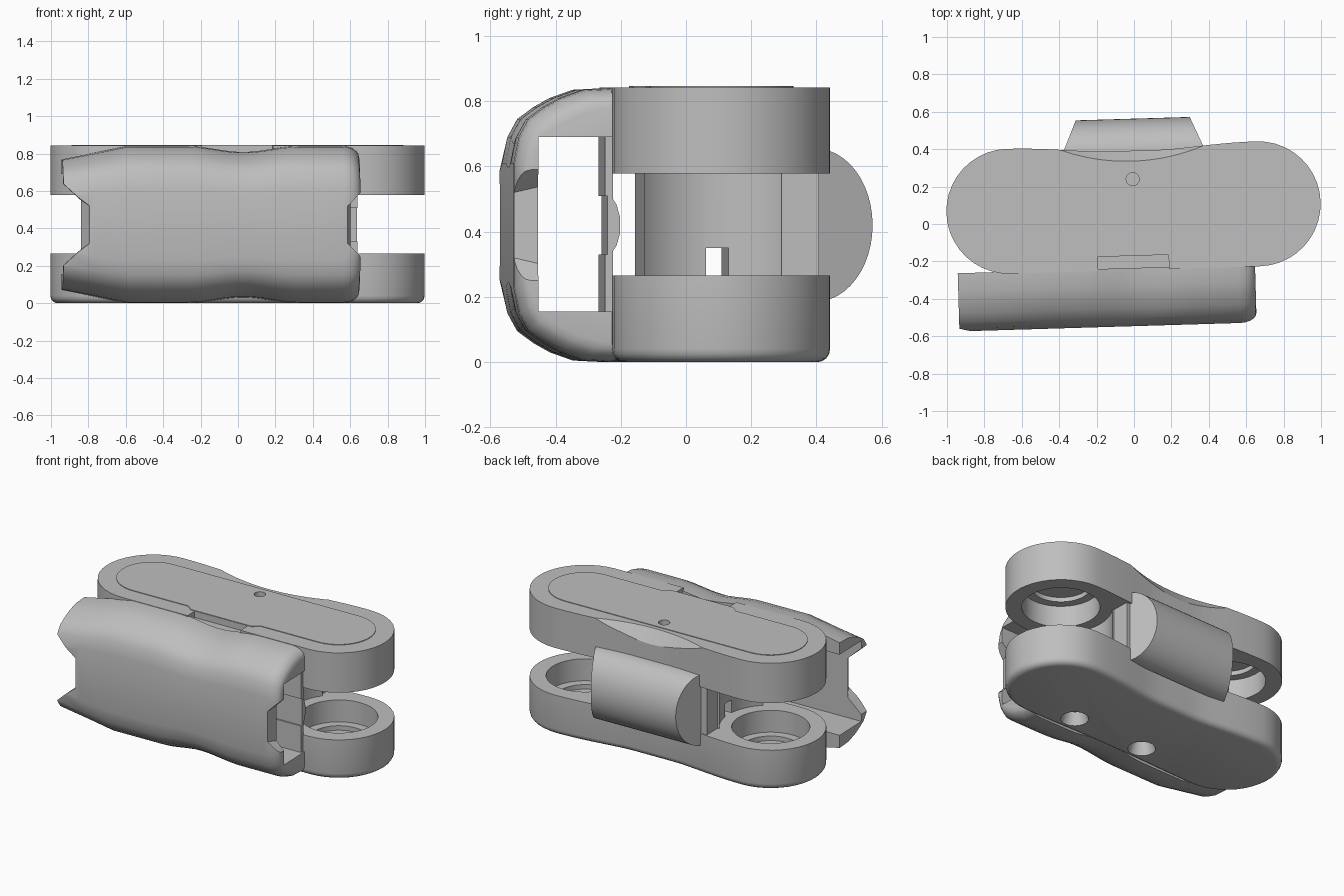
import bpy, bmesh, math
from mathutils import Matrix

if "Cube" in bpy.data.objects:
    bpy.data.objects.remove(bpy.data.objects["Cube"], do_unlink=True)

TILT = 0.03           # the whole body is turned slightly about z
LOBE_X, LOBE_Y, LOBE_R = 0.667, 0.088, 0.334
MID = 0.42            # mid height

grey = bpy.data.materials.new("plain_grey")
grey.use_nodes = True
grey.diffuse_color = (0.52, 0.52, 0.52, 1)
grey.node_tree.nodes["Principled BSDF"].inputs["Base Color"].default_value = (0.52, 0.52, 0.52, 1)


def finish(bm, name):
    bmesh.ops.recalc_face_normals(bm, faces=bm.faces)
    mesh = bpy.data.meshes.new(name)
    bm.to_mesh(mesh)
    bm.free()
    mesh.materials.append(grey)
    obj = bpy.data.objects.new(name, mesh)
    bpy.context.collection.objects.link(obj)
    return obj


def loft(name, loops):
    """Skin equal-length closed loops and cap both ends."""
    bm = bmesh.new()
    rings = [[bm.verts.new(p) for p in loop] for loop in loops]
    n = len(rings[0])
    for a, b in zip(rings, rings[1:]):
        for i in range(n):
            j = (i + 1) % n
            bm.faces.new((a[i], a[j], b[j], b[i]))
    bm.faces.new(rings[0])
    bm.faces.new(rings[-1])
    return finish(bm, name)


def prism_z(name, pts, z0, z1):
    return loft(name, [[(x, y, z) for x, y in pts] for z in (z0, z1)])


def box(name, x0, x1, y0, y1, z0, z1):
    return prism_z(name, [(x0, y0), (x1, y0), (x1, y1), (x0, y1)], z0, z1)


def cone(name, x, y, r0, r1, z0, z1, n=48):
    turn = [2 * math.pi * i / n for i in range(n)]
    return loft(name, [[(x + r * math.cos(t), y + r * math.sin(t), z) for t in turn]
                       for r, z in ((r0, z0), (r1, z1))])


def select(obj):
    bpy.ops.object.select_all(action='DESELECT')
    obj.select_set(True)
    bpy.context.view_layer.objects.active = obj


def cut(obj, cutter):
    cutter.hide_render = True
    mod = obj.modifiers.new("cut", 'BOOLEAN')
    mod.operation, mod.solver, mod.object = 'DIFFERENCE', 'EXACT', cutter
    select(obj)
    bpy.ops.object.modifier_apply(modifier=mod.name)
    bpy.data.objects.remove(cutter, do_unlink=True)


def outline(r, back_dip, front_dip, steps=20):
    """Two round lobes joined by a gently waisted middle."""
    pts = []
    for side, dip in ((1, back_dip), (-1, front_dip)):
        for i in range(steps + 1):                      # lobe end
            t = side * (math.pi * i / steps) - math.pi / 2 * side
            pts.append((side * (LOBE_X + r * math.cos(t)),
                        LOBE_Y + side * r * math.sin(t * side)))
        for i in range(1, steps):                       # waist
            x = side * LOBE_X * (1 - 2 * i / steps)
            w = dip * min(1, 0.6 + 0.6 * math.cos(math.pi * x / LOBE_X))
            pts.append((x, LOBE_Y + side * (r - max(0, w))))
    return pts


# Upper and lower slabs
upper_slab = prism_z("upper_slab", outline(LOBE_R, 0.03, 0.0), 0.578, 0.842)
lower_slab = prism_z("lower_slab", outline(LOBE_R, 0.045, 0.01), 0, 0.265)
bm = bmesh.new()
bm.from_mesh(lower_slab.data)
rim = [e for e in bm.edges if all(v.co.z < 0.001 for v in e.verts)]
bmesh.ops.bevel(bm, geom=rim, offset=0.04, segments=4, profile=0.5, affect='EDGES')
bm.to_mesh(lower_slab.data)
bm.free()

# Stepped bores in all four lobes
for side in (-1, 1):
    x = side * LOBE_X
    cut(lower_slab, cone("bore", x, LOBE_Y, 0.235, 0.235, 0.12, 0.4))
    cut(lower_slab, cone("bore_step", x, LOBE_Y, 0.18, 0.18, 0.09, 0.2))
    cut(upper_slab, cone("bore", x, LOBE_Y, 0.235, 0.235, 0.4, 0.72))
    cut(upper_slab, cone("bore_step", x, LOBE_Y, 0.18, 0.18, 0.6, 0.75))

# Screw recesses underneath, scoop and clip notch on top
for x in (-0.16, 0.38):
    cut(lower_slab, cone("screw_recess", x, -0.11, 0.09, 0.06, -0.02, 0.08, 24))
cut(upper_slab, cone("scoop", 0, 1.40, 0.98, 1.104, 0.72, 0.90, 128))
cut(upper_slab, box("notch", -0.2, 0.18, -0.4, -0.17, 0.80, 0.9))

# Thin raised top panel with a pin hole and a shallow front tab
top_panel = prism_z("top_panel", outline(0.222, 0.0, 0.0), 0.838, 0.846)
cut(top_panel, cone("pin_hole", 0, 0.24, 0.035, 0.035, 0.8, 0.9, 24))
cut(upper_slab, cone("pin_hole", 0, 0.24, 0.035, 0.035, 0.79, 0.9, 24))
tab = prism_z("panel_tab", [(-0.27, -0.134), (-0.23, -0.168), (0.21, -0.168), (0.25, -0.134)], 0.838, 0.846)

# Centre block between the slabs, hollowed round the lobes
core = box("centre_block", -0.46, 0.46, -0.142, 0.28, 0.25, 0.60)
for side in (-1, 1):
    cut(core, cone("clearance", side * LOBE_X, LOBE_Y, 0.31, 0.31, 0.2, 0.7))
cut(core, box("window", -0.6, 0.6, 0.05, 0.12, 0.2, 0.35))
back_wall = box("back_wall", -0.41, 0.41, 0.27, 0.396, 0.25, 0.60)

# Rounded grip at the back with slanted ends
section = []
for i in range(25):
    t = math.pi * (i / 24 - 0.5)
    section.append((0.385 + 0.178 * math.cos(t), MID + 0.235 * math.sin(t)))
grip = loft("rear_grip", [[(0.01 + s * (0.375 - 0.43 * (y - 0.4)), y, z) for y, z in section]
                          for s in (-1, 1)])

# Front cover: rounded channel with a pinched waist and tapered ends
half = [(-0.235, 0.42), (-0.33, 0.415), (-0.40, 0.39), (-0.45, 0.362),
        (-0.50, 0.325), (-0.53, 0.27), (-0.546, 0.19)]
profile = half + [(y, -z) for y, z in reversed(half)]


def cover_loop(x):
    scale, pull = 1.0, 0.0
    if x < -0.6:
        scale -= 0.17 * (-0.6 - x) / 0.35
    if abs(x - 0.02) < 0.3:
        scale -= 0.075 * (0.5 + 0.5 * math.cos(math.pi * (x - 0.02) / 0.3))
    if x > 0.55:
        k = 1 - math.sqrt(max(0, 1 - ((x - 0.55) / 0.09) ** 2))
        scale, pull = 1 - 0.14 * k, 0.05 * k
    return [(x, min(y + pull, -0.235), MID + z * scale) for y, z in profile]


stops = [-0.95, -0.78, -0.6, -0.45] + [-0.28 + 0.04 * i for i in range(16)]
stops += [0.42, 0.55, 0.58, 0.605, 0.625, 0.635, 0.64]
front_cover = loft("front_cover", [cover_loop(x) for x in stops])
cut(front_cover, box("hollow", -1.1, 0.8, -0.472, -0.1, 0.155, 0.69))


def end_notch(name, tip, front, inner):
    """Cut an end notch, mirrored about mid height, whose floor is bevelled inward."""
    loops = []
    for y, floor in ((-0.7, front), (-0.546, front), (-0.46, inner), (0, inner)):
        corner = tip + [floor]
        pts = corner + [(x, 2 * MID - z) for x, z in reversed(corner)]
        loops.append([(x, y, z) for x, z in pts])
    cut(front_cover, loft(name, loops))


end_notch("left_notch", [(-1.05, 0.73), (-0.87, 0.565)], (-0.81, 0.52), (-0.86, 0.555))
end_notch("right_notch", [(0.72, 0.67), (0.63, 0.58)], (0.57, 0.52), (0.59, 0.54))

# Mounting plate behind the cover, bowed inward at mid height
plate = box("mounting_plate", 0, 0.63, -0.268, -0.243, 0.15, 0.70)
cut(plate, box("plate_gap", -0.1, 0.7, -0.4, -0.259, MID - 0.09, MID + 0.09))
bow = [(0, MID - 0.09), (0.63, MID - 0.09), (0.63, MID + 0.09), (0, MID + 0.09)]
plate_bow = loft("plate_bow", [[(x, y, MID + (z - MID) * k) for x, z in bow]
                               for y, k in ((-0.25, 1.0), (-0.232, 0.7), (-0.222, 0.3))])

# Turn everything and shade smoothly with crisp edges
for obj in (upper_slab, lower_slab, top_panel, tab, core, back_wall, grip, front_cover, plate, plate_bow):
    obj.data.transform(Matrix.Rotation(TILT, 4, 'Z'))
    select(obj)
    bpy.ops.object.shade_smooth_by_angle(angle=math.radians(26))
